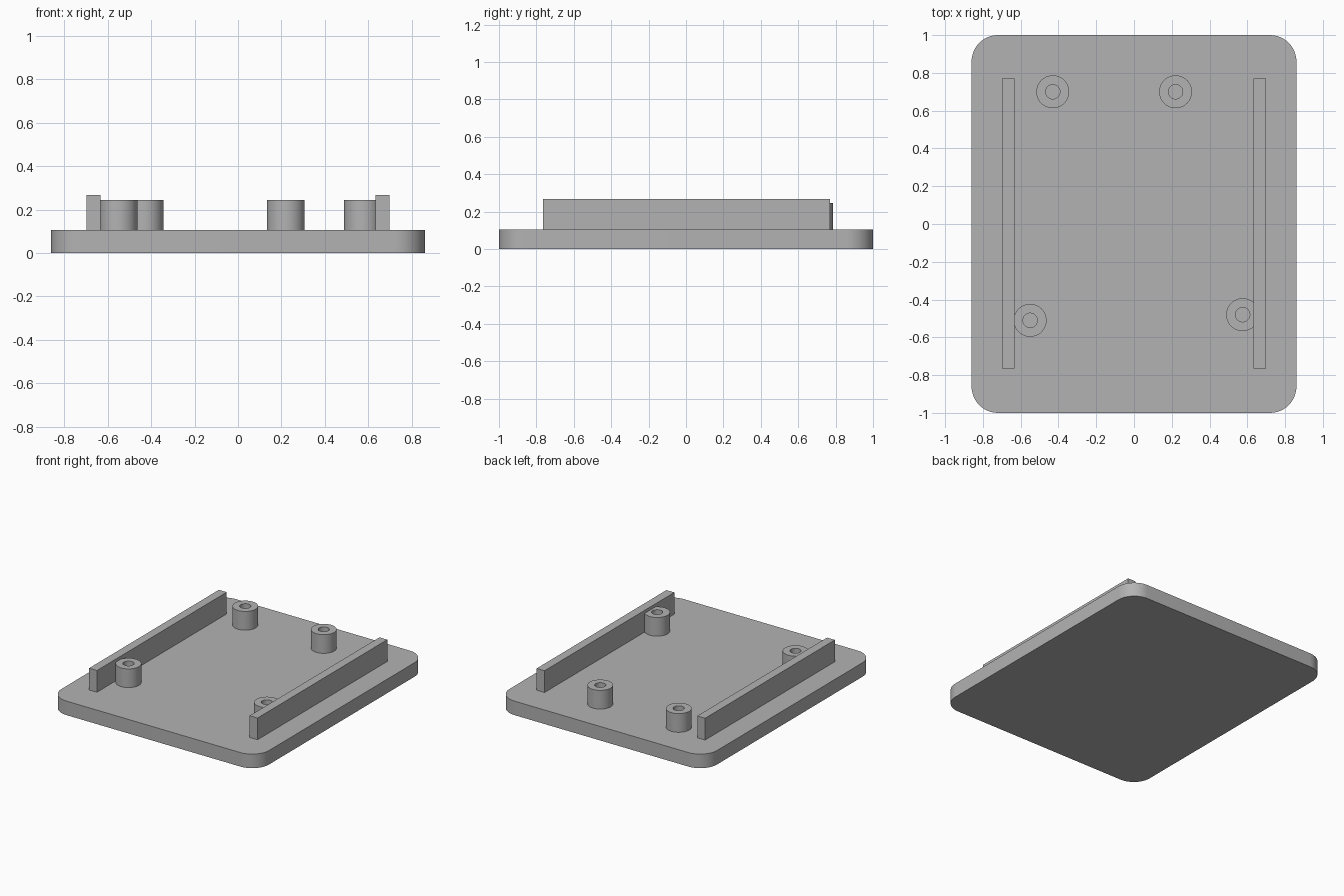
import bpy
import bmesh
from math import cos, sin, pi, radians

cube = bpy.data.objects.get("Cube")
if cube:
    bpy.data.objects.remove(cube, do_unlink=True)

PLATE_TOP = 0.105
RAIL_TOP = 0.268
POST_TOP = 0.245

# Single grey plastic
grey = bpy.data.materials.new("grey plastic")
grey.use_nodes = True
colour = (0.45, 0.45, 0.45, 1)
grey.diffuse_color = colour
grey.node_tree.nodes["Principled BSDF"].inputs["Base Color"].default_value = colour


def finish(name, bm, smooth=True):
    """Turn a bmesh into a named, shaded object."""
    bmesh.ops.recalc_face_normals(bm, faces=bm.faces)
    mesh = bpy.data.meshes.new(name)
    bm.to_mesh(mesh)
    bm.free()
    mesh.materials.append(grey)
    obj = bpy.data.objects.new(name, mesh)
    bpy.context.collection.objects.link(obj)
    if smooth:
        bpy.ops.object.select_all(action='DESELECT')
        obj.select_set(True)
        bpy.context.view_layer.objects.active = obj
        bpy.ops.object.shade_smooth_by_angle(angle=radians(30))
    return obj


def rounded_plate(name, half_x, half_y, radius, height, steps=12):
    """Extruded rectangle with rounded vertical corners."""
    bm = bmesh.new()
    outline = []
    for corner, (sx, sy) in enumerate([(1, 1), (-1, 1), (-1, -1), (1, -1)]):
        for i in range(steps + 1):
            a = (corner + i / steps) * pi / 2
            outline.append(bm.verts.new((sx * (half_x - radius) + radius * cos(a),
                                         sy * (half_y - radius) + radius * sin(a), 0)))
    base = bm.faces.new(outline)
    top = bmesh.ops.extrude_face_region(bm, geom=[base], use_keep_orig=True)["geom"]
    bmesh.ops.translate(bm, vec=(0, 0, height),
                        verts=[v for v in top if isinstance(v, bmesh.types.BMVert)])
    return finish(name, bm)


def rail(name, x, width, y0, y1):
    """Upright bar standing on the plate."""
    bm = bmesh.new()
    bmesh.ops.create_cube(bm, size=1)
    height = RAIL_TOP - PLATE_TOP
    bmesh.ops.scale(bm, vec=(width, y1 - y0, height), verts=bm.verts)
    bmesh.ops.translate(bm, vec=(x, (y0 + y1) / 2, PLATE_TOP + height / 2), verts=bm.verts)
    return finish(name, bm, smooth=False)


def screw_post(name, x, y, outer=0.087, inner=0.038, sides=48):
    """Hollow post: outer wall, top ring and bore."""
    bm = bmesh.new()
    profile = [(outer, PLATE_TOP), (outer, POST_TOP), (inner, POST_TOP), (inner, PLATE_TOP)]
    verts = [bm.verts.new((r, 0, z)) for r, z in profile]
    edges = [bm.edges.new(pair) for pair in zip(verts, verts[1:])]
    bmesh.ops.spin(bm, geom=verts + edges, cent=(0, 0, 0), axis=(0, 0, 1),
                   angle=2 * pi, steps=sides, use_duplicate=False)
    bmesh.ops.remove_doubles(bm, verts=bm.verts, dist=0.0005)
    bmesh.ops.translate(bm, vec=(x, y, 0), verts=bm.verts)
    return finish(name, bm)


# Base plate
rounded_plate("base_plate", 0.86, 1.0, 0.14, PLATE_TOP)

# Side rails
for side, sign in (("left", 1), ("right", -1)):
    rail(side + "_rail", sign * 0.665, 0.065, -0.765, 0.77)

# Screw posts
screw_post("back_right_post", -0.43, 0.70)
screw_post("back_left_post", 0.22, 0.70)
screw_post("front_right_post", -0.55, -0.51)
screw_post("front_left_post", 0.575, -0.48)
